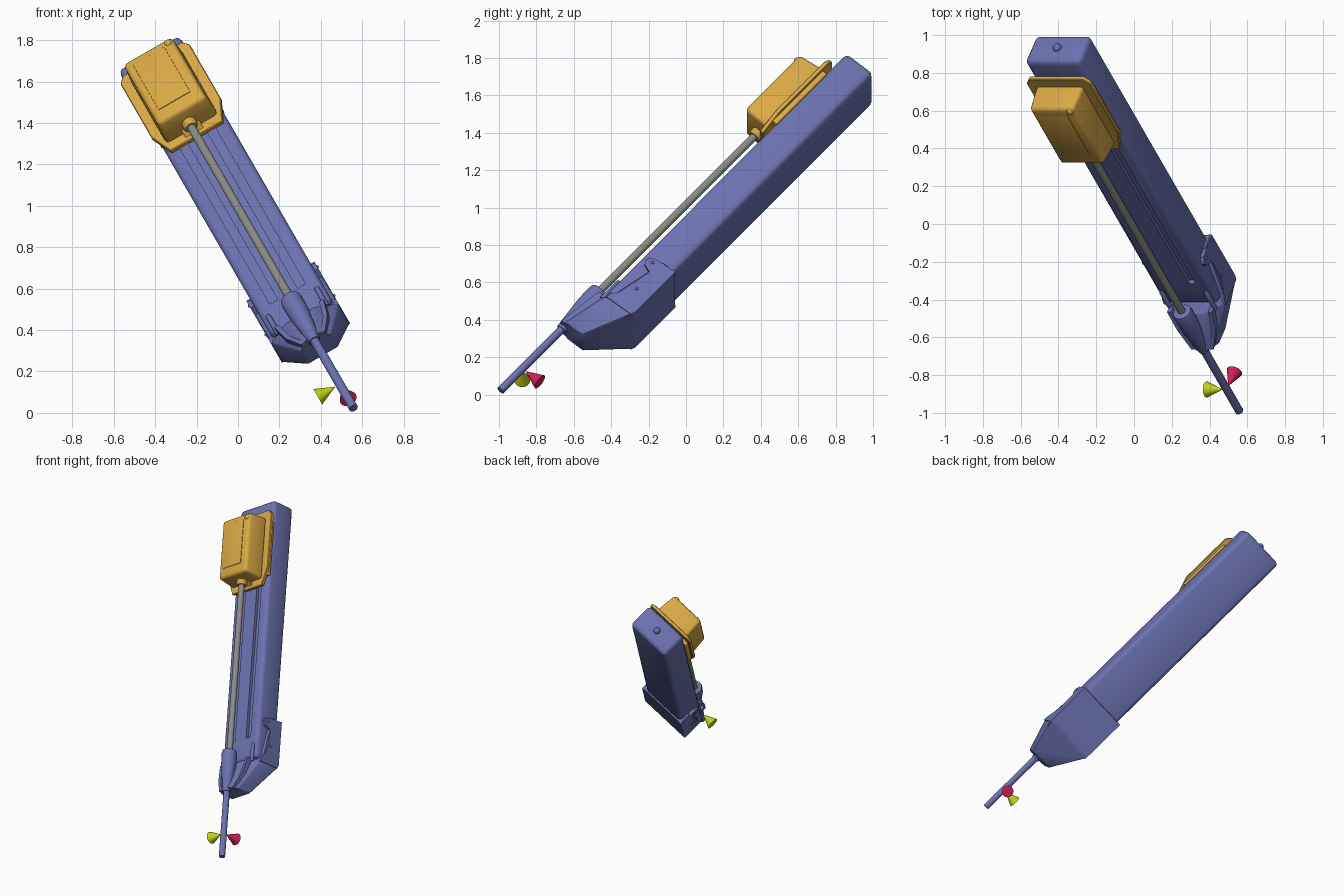
import bpy, bmesh, math
from mathutils import Matrix, Vector

if "Cube" in bpy.data.objects:
    bpy.data.objects.remove(bpy.data.objects["Cube"])

# Tilted frame of the whole model: x = width, y = along the beam, z = towards the rod
W = Vector((0.866, 0, 0.5))
U = Vector((-0.378, 0.6547, 0.6547))
N = Vector((-0.327, -0.756, 0.567))
FRAME = Matrix((W, U, N)).transposed().to_4x4()
FRAME.translation = W * 0.495
AXIS_Z = 0.58


def material(name, color):
    m = bpy.data.materials.new(name)
    m.diffuse_color = (*color, 1)
    m.use_nodes = True
    m.node_tree.nodes["Principled BSDF"].inputs["Base Color"].default_value = m.diffuse_color
    return m


BLUE = material("slate_blue", (0.147, 0.17, 0.434))
YELLOW = material("amber", (0.70, 0.40, 0.06))
GREY = material("steel_grey", (0.26, 0.26, 0.24))
LIME = material("lime", (0.53, 0.64, 0.01))
PINK = material("crimson", (0.65, 0.015, 0.10))


def finish(name, bm, mat, bevel=0, segments=3):
    if bevel:
        bmesh.ops.bevel(bm, geom=list(bm.edges), offset=bevel, segments=segments,
                        profile=0.5, affect='EDGES', clamp_overlap=True)
    bmesh.ops.recalc_face_normals(bm, faces=bm.faces)
    me = bpy.data.meshes.new(name)
    bm.to_mesh(me)
    bm.free()
    me.materials.append(mat)
    ob = bpy.data.objects.new(name, me)
    bpy.context.collection.objects.link(ob)
    ob.matrix_world = FRAME
    return ob


def loft(name, rings, mat, bevel=0, segments=3):
    """Skin rings of equal point count and cap both ends."""
    bm = bmesh.new()
    vs = [[bm.verts.new(p) for p in r] for r in rings]
    n = len(vs[0])
    for a, b in zip(vs, vs[1:]):
        for i in range(n):
            j = (i + 1) % n
            bm.faces.new((a[i], a[j], b[j], b[i]))
    bm.faces.new(vs[0])
    bm.faces.new(vs[-1])
    return finish(name, bm, mat, bevel, segments)


def box(name, x0, x1, y0, y1, z0, z1, mat, bevel=0, taper=0):
    rings = [[(x0 + t, y0 + t, z), (x1 - t, y0 + t, z), (x1 - t, y1 - t, z), (x0 + t, y1 - t, z)]
             for z, t in ((z0, 0), (z1, taper))]
    return loft(name, rings, mat, bevel)


def lathe(name, profile, mat, x=0, z=AXIS_Z, n=24):
    """Round part along the beam; profile = (y, radius) pairs."""
    rings = [[(x + r * math.cos(2 * math.pi * i / n), y, z + r * math.sin(2 * math.pi * i / n))
              for i in range(n)] for y, r in profile]
    return loft(name, rings, mat)


def cone(name, base, direction, r, length, mat):
    bm = bmesh.new()
    d = Vector(direction)
    rot = d.to_track_quat('Z', 'Y').to_matrix().to_4x4()
    bmesh.ops.create_cone(bm, cap_ends=True, segments=24, radius1=r, radius2=0.001, depth=length,
                          matrix=Matrix.Translation(Vector(base) + d * length / 2) @ rot)
    return finish(name, bm, mat)


def ball(name, pos, r, mat):
    bm = bmesh.new()
    bmesh.ops.create_uvsphere(bm, u_segments=16, v_segments=8, radius=r,
                              matrix=Matrix.Translation(pos))
    return finish(name, bm, mat)


# Beam with two long slots in its front face
beam = box("beam", -0.17, 0.17, -0.09, 1.872, 0.293, 0.485, BLUE, 0.03)
for side in (-1, 1):
    c = side * 0.077
    cutter = box("slot_cutter", c - 0.022, c + 0.022, 0.08, 1.72, 0.463, 0.55, BLUE)
    cutter.hide_render = True
    cutter.hide_viewport = True
    mod = beam.modifiers.new("slot", 'BOOLEAN')
    mod.operation = 'DIFFERENCE'
    mod.solver = 'EXACT'
    mod.object = cutter
ball("end_button", (0, 1.872, 0.389), 0.024, BLUE)

# Nose shroud: y, half width, back z, shoulder z, ridge half width, ridge z
sections = [(0.238, 0.186, 0.28, 0.37, 0.15, 0.375), (-0.09, 0.186, 0.28, 0.44, 0.15, 0.45),
            (-0.115, 0.186, 0.29, 0.455, 0.08, 0.53), (-0.335, 0.085, 0.44, 0.55, 0.035, 0.60)]
loft("nose_shroud", [[(-w, y, b), (w, y, b), (w, y, s), (t, y, f), (-t, y, f), (-w, y, s)]
                     for y, w, b, s, t, f in sections], BLUE, 0.004, 1)

# Side clips with raised ears, screws, pegs and cheek ribs beside the hub
ear = [(0.238, 0.28), (0.225, 0.425), (0.195, 0.45), (0.165, 0.435), (0.147, 0.388),
       (0.02, 0.388), (-0.03, 0.41), (-0.09, 0.455), (-0.12, 0.46), (-0.115, 0.29), (-0.09, 0.28)]
for side in (-1, 1):
    loft("side_clip", [[(side * x, y, z) for y, z in ear] for x in (0.168, 0.19)], BLUE)
    for y, z in ((0.023, 0.37), (0.2, 0.41)):
        ball("clip_screw", (side * 0.188, y, z), 0.009, BLUE)
    lathe("peg", [(-0.12, 0.013), (0.01, 0.013), (0.02, 0.008)], BLUE, side * 0.135, 0.49, 12)
    loft("cheek_rib", [[(side * (x - 0.012), y, z0), (side * (x + 0.012), y, z0),
                        (side * (x + 0.012), y, z1), (side * (x - 0.012), y, z1)]
                       for y, x, z0, z1 in ((-0.1, 0.125, 0.44, 0.53), (-0.22, 0.105, 0.44, 0.555),
                                            (-0.335, 0.055, 0.48, 0.59))], BLUE)

# Hub, needle and rod share one axis
lathe("hub", [(-0.35, 0.028), (-0.33, 0.031), (-0.24, 0.042), (-0.15, 0.052),
              (-0.06, 0.054), (-0.04, 0.05), (-0.035, 0.035)], BLUE)
lathe("needle", [(-0.845, 0.022), (-0.30, 0.022)], BLUE)
lathe("rod", [(-0.08, 0.021), (1.29, 0.021)], GREY)

# Carriage: slider, chamfered plate, housing, panel
box("slider", -0.175, 0.175, 1.29, 1.70, 0.475, 0.508, YELLOW, 0.006)
plate = [(0.145, 1.21), (0.193, 1.345), (0.193, 1.74), (0.165, 1.777)]
outline = plate + [(-x, y) for x, y in reversed(plate)]
loft("carriage_plate", [[(x, y, z) for x, y in outline] for z in (0.502, 0.527)], YELLOW, 0.004, 1)
box("motor_housing", -0.145, 0.145, 1.255, 1.725, 0.52, 0.68, YELLOW, 0.022, 0.012)
box("housing_panel", -0.095, 0.08, 1.34, 1.67, 0.675, 0.684, YELLOW, 0.002)
ball("housing_knob", (0.105, 1.685, 0.668), 0.022, YELLOW)
lathe("rod_collar", [(1.225, 0.03), (1.235, 0.036), (1.30, 0.036)], YELLOW)
loft("plate_gusset", [[(x, 1.225, 0.515), (x, 1.27, 0.515), (x, 1.27, 0.58)]
                      for x in (-0.05, 0.05)], YELLOW)

# Two marker cones pointing at the needle
cone("side_marker", (-0.122, -0.668, AXIS_Z), (1, 0, 0), 0.043, 0.095, LIME)
cone("back_marker", (0, -0.668, 0.455), (0, 0, 1), 0.043, 0.10, PINK)

# Smooth shading with sharp edges kept
bpy.ops.object.select_all(action='DESELECT')
for ob in bpy.context.collection.objects:
    if not ob.hide_render:
        ob.select_set(True)
bpy.context.view_layer.objects.active = beam
bpy.ops.object.shade_smooth_by_angle(angle=math.radians(32))
